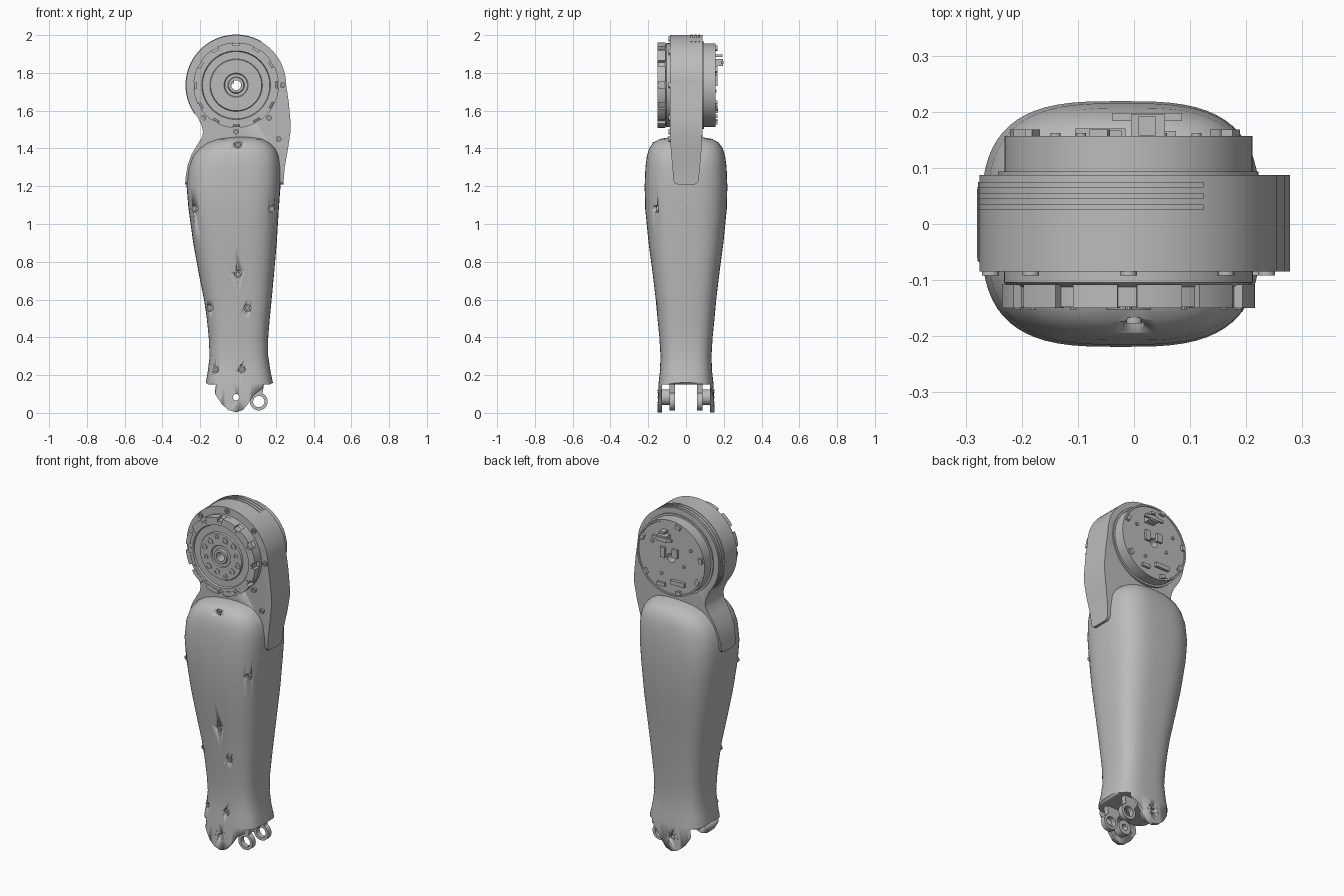
import bpy, bmesh
from math import sin, cos, pi, radians, copysign
from mathutils import Vector, Matrix

cube = bpy.data.objects.get("Cube")
if cube:
    bpy.data.objects.remove(cube)

grey = bpy.data.materials.new("plain grey")
grey.use_nodes = True
GREY = (0.5, 0.5, 0.5, 1)
grey.diffuse_color = GREY
grey.node_tree.nodes["Principled BSDF"].inputs["Base Color"].default_value = GREY

HUB = (-0.01, 1.735)


def finish(name, bm, angle=35):
    bmesh.ops.recalc_face_normals(bm, faces=bm.faces)
    me = bpy.data.meshes.new(name)
    bm.to_mesh(me)
    bm.free()
    me.materials.append(grey)
    ob = bpy.data.objects.new(name, me)
    bpy.context.collection.objects.link(ob)
    bpy.ops.object.select_all(action='DESELECT')
    ob.select_set(True)
    bpy.context.view_layer.objects.active = ob
    bpy.ops.object.shade_smooth_by_angle(angle=radians(angle))
    return ob


def skin(bm, rings, closed=False):
    """Join equal-length loops of points with quads, capping open ends."""
    loops = [[bm.verts.new(p) for p in ring] for ring in rings]
    n = len(loops[0])
    pairs = list(zip(loops, loops[1:])) + ([(loops[-1], loops[0])] if closed else [])
    for a, b in pairs:
        for i in range(n):
            j = (i + 1) % n
            bm.faces.new((a[i], a[j], b[j], b[i]))
    if not closed:
        bm.faces.new(loops[0])
        bm.faces.new(loops[-1])


def prism(bm, pts, y0, y1):
    skin(bm, [[(x, y, z) for x, z in pts] for y in (y0, y1)])


def disc(cx, cz, r, n=24):
    return [(cx + r * cos(2 * pi * i / n), cz + r * sin(2 * pi * i / n)) for i in range(n)]


def lathe(bm, centre, section, n=64):
    """Spin a closed (radius, y) section about the y direction."""
    skin(bm, [[(centre[0] + r * cos(2 * pi * i / n), y, centre[1] + r * sin(2 * pi * i / n))
               for r, y in section] for i in range(n)], closed=True)


def polar(r, deg, centre=HUB):
    return centre[0] + r * cos(radians(deg)), centre[1] + r * sin(radians(deg))


def arc_pts(r0, r1, a0, a1, n=5):
    steps = [a0 + (a1 - a0) * i / n for i in range(n + 1)]
    return [polar(r1, a) for a in steps] + [polar(r0, a) for a in reversed(steps)]


def box(bm, centre, size):
    m = Matrix.Translation(centre) @ Matrix.Diagonal((*size, 1))
    bmesh.ops.create_cube(bm, size=1, matrix=m)


def cut(ob, bm, name):
    cutter = finish(name, bm)
    mod = ob.modifiers.new(name, 'BOOLEAN')
    mod.operation = 'DIFFERENCE'
    mod.solver = 'EXACT'
    mod.object = cutter
    cutter.hide_render = True
    cutter.hide_viewport = True
    cutter.display_type = 'WIRE'
    # bake the cut so no helper needs to remain
    dg = bpy.context.evaluated_depsgraph_get()
    me = bpy.data.meshes.new_from_object(ob.evaluated_get(dg))
    ob.modifiers.clear()
    ob.data = me
    bpy.data.objects.remove(cutter)


# Shin shell: height, left edge, right edge, half depth
SECTIONS = [
    (-0.02, -0.19, 0.20, 0.152), (0.16, -0.17, 0.185, 0.145), (0.22, -0.16, 0.172, 0.138),
    (0.3, -0.15, 0.16, 0.135), (0.4, -0.155, 0.16, 0.141), (0.5, -0.165, 0.168, 0.151),
    (0.6, -0.18, 0.178, 0.16), (0.75, -0.21, 0.192, 0.178), (0.9, -0.237, 0.205, 0.198),
    (1.08, -0.262, 0.216, 0.216), (1.2, -0.272, 0.225, 0.219), (1.3, -0.262, 0.225, 0.215),
    (1.36, -0.24, 0.218, 0.207), (1.4, -0.208, 0.2, 0.195), (1.43, -0.165, 0.17, 0.174),
    (1.45, -0.11, 0.135, 0.14), (1.46, -0.04, 0.08, 0.08)]


def shell_ring(z, x0, x1, hy, n=64, power=2 / 3.1):
    cx, hx = (x0 + x1) / 2, (x1 - x0) / 2
    ring = []
    for i in range(n):
        c, s = cos(2 * pi * i / n), sin(2 * pi * i / n)
        ring.append((cx + hx * copysign(abs(c) ** power, c), hy * copysign(abs(s) ** power, s), z))
    return ring


def shell_depth(x, z):
    for a, b in zip(SECTIONS, SECTIONS[1:]):
        if a[0] <= z <= b[0]:
            t = (z - a[0]) / (b[0] - a[0])
            _, x0, x1, hy = [p + (q - p) * t for p, q in zip(a, b)]
            u = abs(2 * x - x0 - x1) / (x1 - x0)
            return hy * (1 - min(u, 0.99) ** 3.1) ** (1 / 3.1)


bm = bmesh.new()
skin(bm, [shell_ring(*s) for s in SECTIONS])
shell = finish("shin_shell", bm, 40)

# Scalloped lower edge leaving two ankle cheeks
bm = bmesh.new()
edge = [(-0.3, 0.17), (-0.17, 0.16), (-0.14, 0.135), (-0.115, 0.09), (-0.085, 0.045), (-0.05, 0.015),
        (-0.01, 0.003), (0.025, 0.015), (0.055, 0.05), (0.085, 0.095), (0.125, 0.125), (0.185, 0.16), (0.3, 0.17)]
prism(bm, edge + [(0.3, -0.1), (-0.3, -0.1)], -0.3, 0.3)
cut(shell, bm, "edge_cutter")
bm = bmesh.new()
box(bm, (0, 0, 0.025), (0.6, 0.256, 0.25))
cut(shell, bm, "ankle_slot_cutter")

# Ankle holes and recessed screws on the shell front
SCREWS = [(0, 1.42), (-0.23, 1.08), (0.18, 1.08), (0, 0.735),
          (-0.15, 0.555), (0.05, 0.555), (-0.12, 0.23), (0.02, 0.23)]
bm = bmesh.new()
prism(bm, disc(-0.01, 0.083, 0.017), -0.3, 0.3)
for x, z in SCREWS:
    prism(bm, disc(x, z, 0.018), -0.3, 0.014 - shell_depth(x, z))
cut(shell, bm, "screw_hole_cutter")

bm = bmesh.new()
for x, z in SCREWS:
    y = -shell_depth(x, z)
    lathe(bm, (x, z), [(0.006, y + 0.016), (0.006, y + 0.004), (0.014, y + 0.004), (0.014, y + 0.016)], 16)
finish("shell_screws", bm)

# Small rivet circle around each ankle hole
bm = bmesh.new()
for s in (-1, 1):
    for k in range(8):
        x, z = polar(0.036, 45 * k, (-0.01, 0.083))
        prism(bm, disc(x, z, 0.004, 8), s * 0.14, s * 0.15)
finish("ankle_rivets", bm)

# Ankle rings hanging inside the cheeks
bm = bmesh.new()
for s in (-1, 1):
    y0, y1 = s * 0.058, s * 0.088
    lathe(bm, (0.11, 0.06), [(0.03, y0), (0.047, y0), (0.047, y1), (0.03, y1)], 32)
    lathe(bm, (-0.01, 0.083), [(0.018, y1), (0.042, y1), (0.042, s * 0.13), (0.018, s * 0.13)], 32)
    prism(bm, [(0.02, 0.17), (0.075, 0.08), (0.1, 0.105), (0.13, 0.105), (0.14, 0.17)], y0, y1)
finish("ankle_rings", bm)

# Knee frame: round head, pinched neck and two tapering straps
outline = [polar(0.265, a) for a in range(0, 221, 5)]
outline += [(-0.192, 1.52), (-0.185, 1.49), (-0.19, 1.46), (-0.215, 1.42), (-0.245, 1.37),
            (-0.267, 1.31), (-0.277, 1.25), (-0.28, 1.21),
            (0.24, 1.21), (0.247, 1.3), (0.265, 1.4), (0.278, 1.49), (0.278, 1.54), (0.268, 1.65)]
bm = bmesh.new()
prism(bm, outline, -0.085, 0.087)
for v in bm.verts:
    v.co.y *= 1 - 0.25 * max(0, 1.45 - v.co.z) / 0.24
corner = [e for e in bm.edges if all(v.co.z < 1.22 for v in e.verts)
          and abs(e.verts[0].co.y - e.verts[1].co.y) < 0.01]
bmesh.ops.bevel(bm, geom=corner, offset=0.02, segments=3, affect='EDGES', profile=0.5)
frame = finish("knee_frame", bm)
bm = bmesh.new()
prism(bm, disc(*HUB, 0.026), -0.3, 0.3)
cut(frame, bm, "hub_cutter")

# Raised bands round the back half of the frame rim
bm = bmesh.new()
for y in (0.03, 0.05, 0.07):
    prism(bm, arc_pts(0.26, 0.268, 60, 215, 30), y - 0.005, y + 0.005)
finish("rim_bands", bm)

# Frame screws
bm = bmesh.new()
for x, z in [polar(0.246, 45 * k) for k in range(8)] + [(0.215, 1.45)]:
    lathe(bm, (x, z), [(0.007, -0.08), (0.007, -0.092), (0.015, -0.092), (0.015, -0.08)], 16)
finish("frame_screws", bm)

# Front actuator plate with stepped face and hub
bm = bmesh.new()
lathe(bm, HUB, [(0.026, -0.08), (0.026, -0.152), (0.04, -0.152), (0.044, -0.14), (0.06, -0.14),
                (0.064, -0.146), (0.135, -0.146), (0.139, -0.138), (0.178, -0.138), (0.182, -0.148),
                (0.21, -0.148), (0.21, -0.112), (0.222, -0.104), (0.222, -0.08)])
finish("front_actuator", bm)

# Blocks around the actuator rim
bm = bmesh.new()
for k in range(12):
    prism(bm, arc_pts(0.2, 0.226, 30 * k + 5, 30 * k + 26), -0.15, -0.108)
finish("actuator_rim_blocks", bm)

# Bolt circles on the actuator face
bm = bmesh.new()
for k in range(12):
    x, z = polar(0.112 if k % 2 else 0.1, 30 * k + 15)
    r = 0.019 if k % 3 else 0.014
    lathe(bm, (x, z), [(r * 0.55, -0.14), (r * 0.55, -0.15), (r, -0.15), (r, -0.14)], 16)
    x, z = polar(0.197, 30 * k)
    prism(bm, disc(x, z, 0.006, 10), -0.14, -0.152)
finish("actuator_bolts", bm)

# Back cover
bm = bmesh.new()
lathe(bm, HUB, [(0.026, 0.08), (0.232, 0.08), (0.232, 0.094), (0.221, 0.094), (0.221, 0.157),
                (0.212, 0.157), (0.21, 0.153), (0.026, 0.153)])
finish("back_cover", bm)

# Connectors, tabs and pegs on the back cover
bm = bmesh.new()
box(bm, (0.025, 0.17, 1.855), (0.06, 0.05, 0.035))
box(bm, (0.023, 0.191, 1.855), (0.125, 0.014, 0.016))
box(bm, (0.023, 0.175, 1.89), (0.03, 0.035, 0.014))
box(bm, (-0.04, 0.158, 1.77), (0.035, 0.018, 0.05))
box(bm, (0.04, 0.158, 1.76), (0.03, 0.016, 0.06))
box(bm, (-0.06, 0.158, 1.6), (0.09, 0.024, 0.025))
box(bm, (0.05, 0.156, 1.57), (0.05, 0.02, 0.02))
for a in (20, 100, 165, 205, 250, 320):
    prism(bm, arc_pts(0.19, 0.212, a, a + 9, 3), 0.145, 0.168)
for r, a in ((0.09, 200), (0.12, 300), (0.15, 150), (0.14, 30)):
    prism(bm, disc(*polar(r, a), 0.009, 12), 0.145, 0.162)
finish("back_connectors", bm)
